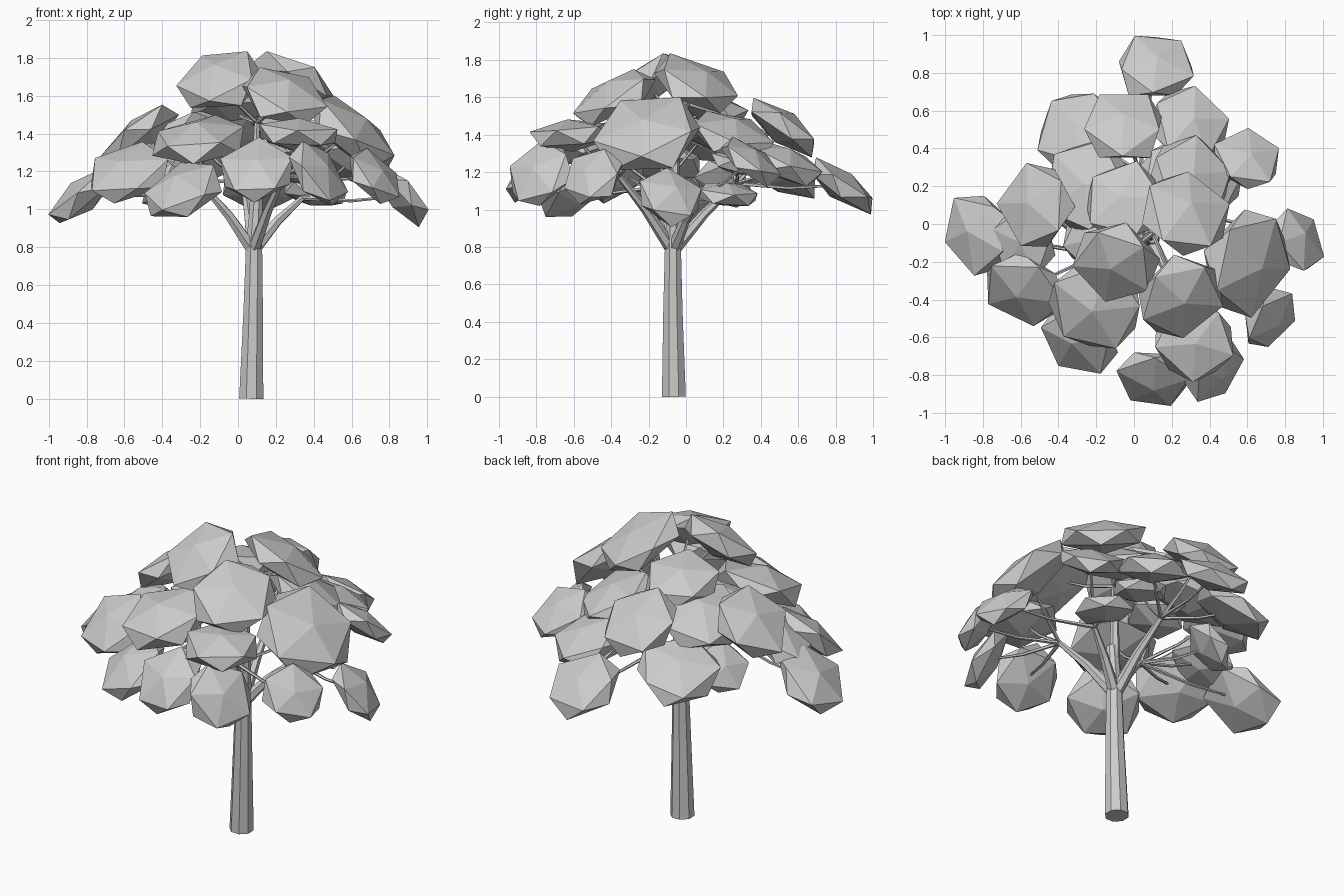
import bpy, bmesh, math, random
from mathutils import Vector, Matrix

random.seed(4)
cube = bpy.data.objects.get("Cube")
if cube:
    bpy.data.objects.remove(cube, do_unlink=True)

# Single pale material
pale_grey = bpy.data.materials.new("pale_grey")
pale_grey.use_nodes = True
pale_grey.diffuse_color = (0.6, 0.6, 0.6, 1)
pale_grey.node_tree.nodes["Principled BSDF"].inputs["Base Color"].default_value = (0.6, 0.6, 0.6, 1)


def finish(bm, name):
    bmesh.ops.recalc_face_normals(bm, faces=bm.faces[:])
    mesh = bpy.data.meshes.new(name)
    bm.to_mesh(mesh)
    bm.free()
    mesh.materials.append(pale_grey)
    obj = bpy.data.objects.new(name, mesh)
    bpy.context.scene.collection.objects.link(obj)


def tube(name, points, radii, sides):
    """Tapered flat-sided tube along a path."""
    bm = bmesh.new()
    points = [Vector(p) for p in points]
    rings = []
    for i, p in enumerate(points):
        axis = points[min(i + 1, len(points) - 1)] - points[max(i - 1, 0)]
        turn = Vector((0, 0, 1)).rotation_difference(axis)
        ring = []
        for s in range(sides):
            a = math.tau * (s + 0.5) / sides
            ring.append(bm.verts.new(p + turn @ Vector((math.cos(a), math.sin(a), 0)) * radii[i]))
        rings.append(ring)
    for low, high in zip(rings, rings[1:]):
        for s in range(sides):
            n = (s + 1) % sides
            bm.faces.new((low[s], low[n], high[n], high[s]))
    bm.faces.new(rings[0])
    bm.faces.new(rings[-1])
    finish(bm, name)


def leaf_clump(name, centre, radius, tilt, turn):
    """Flattened faceted blob leaning outward from the crown centre, plus a turn about z."""
    bm = bmesh.new()
    bmesh.ops.create_icosphere(bm, subdivisions=1, radius=1)
    for v in bm.verts:
        v.co += Vector([random.uniform(-0.07, 0.07) for _ in range(3)])
    azimuth = math.atan2(centre.y, centre.x) + math.radians(turn)
    shape = (Matrix.Translation(centre)
             @ Matrix.Rotation(azimuth, 4, 'Z')
             @ Matrix.Rotation(math.radians(tilt), 4, 'Y')
             @ Matrix.Diagonal((radius * 1.14, radius * 1.14, radius * 0.42, 1))
             @ Matrix.Rotation(random.uniform(0, math.tau), 4, 'Z'))
    bmesh.ops.transform(bm, matrix=shape, verts=bm.verts[:])
    finish(bm, name)


# Trunk
tube("trunk", [(0.07, -0.065, 0), (0.08, -0.07, 0.45), (0.085, -0.07, 0.82), (0.1, -0.07, 1.08)],
     [0.069, 0.056, 0.046, 0.032], 8)

# Main limbs, spreading from the fork
fork = Vector((0.08, -0.07, 0.78))
hubs = {
    "left": (0.34, 0.06, 1.06),
    "right": (-0.18, -0.16, 1.12),
    "front": (0.24, -0.36, 1.18),
    "back": (0.03, 0.27, 1.14),
    "top": (0.1, -0.05, 1.46),
}
for side, end in hubs.items():
    end = Vector(end)
    bend = fork.lerp(end, 0.5) + Vector((0, 0, 0.02))
    tube(side + "_limb", [fork, bend, end], [0.036, 0.026, 0.015], 6)

# Leaf clumps: x, y, z, radius, outward tilt, turn about z in degrees
lower_clumps = [
    (0.11, 0.83, 1.13, 0.2, 36, 0), (0.3, 0.52, 1.25, 0.21, 25, 0),
    (-0.3, 0.5, 1.2, 0.22, 30, 0), (0.6, 0.34, 1.26, 0.175, 38, 35),
    (0.86, -0.08, 1.07, 0.17, 50, 25), (0.72, -0.5, 1.17, 0.165, 55, 0),
    (0.1, -0.82, 1.2, 0.19, 48, -15), (0.42, -0.78, 1.19, 0.18, 60, 28),
    (-0.29, -0.6, 1.1, 0.21, 40, -10), (-0.58, -0.34, 1.19, 0.21, 42, 32),
    (-0.82, -0.05, 1.07, 0.21, 40, 0), (-0.58, -0.1, 1.24, 0.18, 28, 0),
    (0.4, 0.22, 1.08, 0.16, 12, 0), (-0.38, 0.2, 1.13, 0.15, 50, 0),
    (0.2, 0.28, 1.25, 0.15, 15, 0),
]
upper_clumps = [
    (-0.05, 0.52, 1.44, 0.21, 36, 0), (0.32, -0.61, 1.4, 0.21, 6, 0),
    (-0.19, -0.43, 1.36, 0.245, 20, 0), (-0.51, 0.1, 1.4, 0.22, 38, 0),
    (-0.09, -0.2, 1.68, 0.23, 36, 0), (0.24, -0.39, 1.6, 0.225, 34, 0),
    (0.27, 0.06, 1.67, 0.23, 32, 35), (0.6, -0.2, 1.41, 0.275, 42, 0),
    (-0.05, 0.12, 1.55, 0.21, 18, 0), (-0.25, 0.2, 1.4, 0.235, 22, 0),
    (0.3, 0.24, 1.4, 0.22, 28, 0), (-0.22, -0.08, 1.4, 0.16, 15, 0),
]
for i, (x, y, z, radius, tilt, turn) in enumerate(lower_clumps + upper_clumps, 1):
    centre = Vector((x, y, z))
    leaf_clump("leaf_clump_%d" % i, centre, radius, tilt, turn)
    # Twig from the nearest limb end into the clump
    start = min((Vector(h) for h in hubs.values()), key=lambda h: (h - centre).length)
    middle = start.lerp(centre, 0.5) - Vector((0, 0, 0.02))
    tube("twig_%d" % i, [start, middle, centre], [0.012, 0.009, 0.006], 5)
